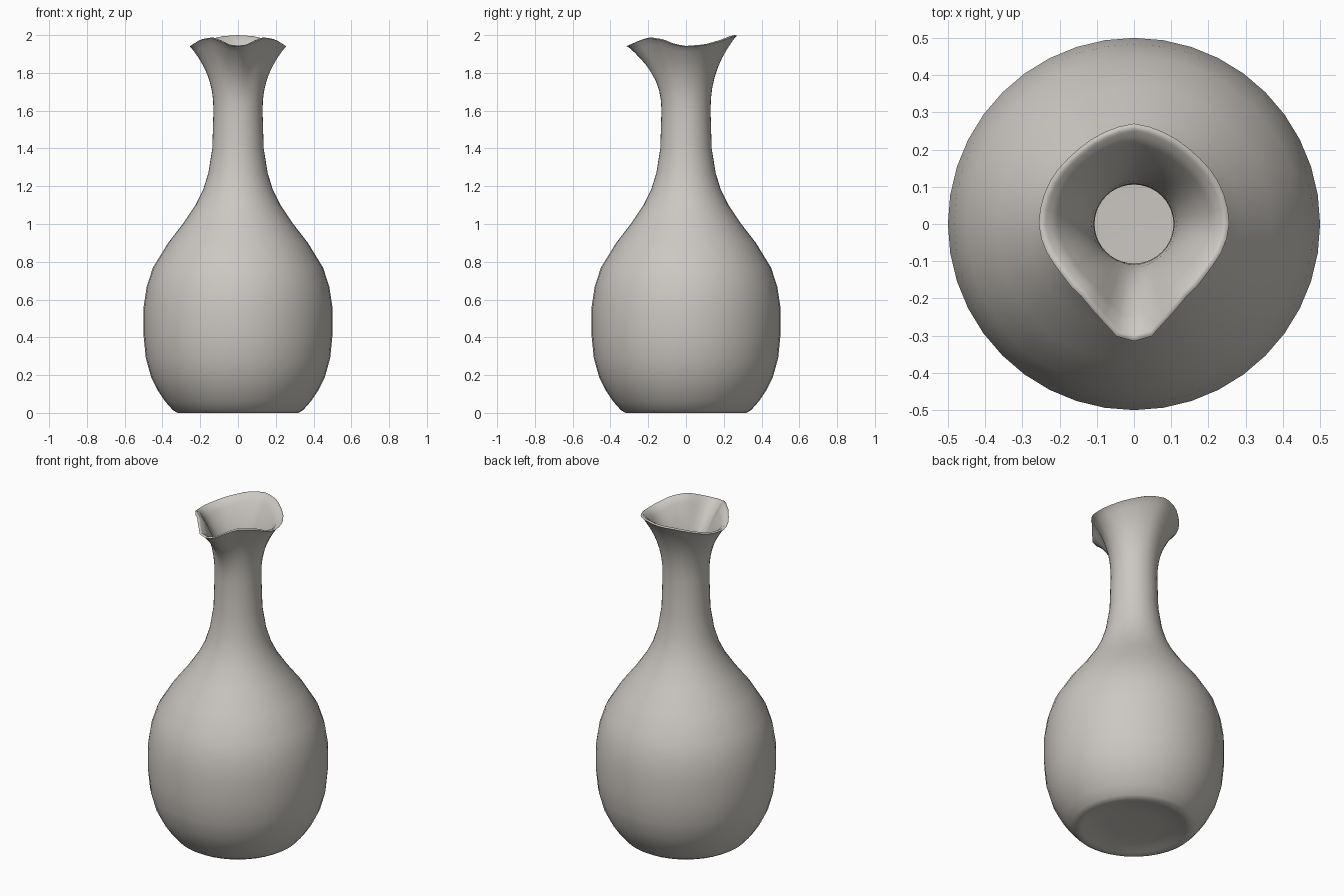
import bpy, bmesh, math

if "Cube" in bpy.data.objects:
    bpy.data.objects.remove(bpy.data.objects["Cube"])

SEGMENTS = 40
WALL = 0.024
NECK_Z, NECK_R = 1.6, 0.13

# Body profile (radius, height) from the foot to the neck
BODY = [(0.14, 0.025), (0.25, 0.018), (0.29, 0.004), (0.32, 0.0), (0.345, 0.015),
        (0.385, 0.06), (0.425, 0.12), (0.46, 0.19), (0.488, 0.29), (0.5, 0.41),
        (0.5, 0.56), (0.483, 0.67), (0.45, 0.77), (0.37, 0.9), (0.285, 1.01),
        (0.225, 1.1), (0.185, 1.18), (0.157, 1.27), (0.136, 1.4), (NECK_R, NECK_Z)]

# Rim outline (angle from the spout in degrees, radius, height)
RIM = [(0, 0.315, 1.945), (9, 0.305, 1.95), (18, 0.274, 1.968), (33, 0.241, 1.989),
       (58, 0.236, 1.978), (76, 0.25, 1.952), (90, 0.256, 1.943), (113, 0.254, 1.95),
       (140, 0.249, 1.975), (160, 0.258, 1.994), (180, 0.27, 2.0)]


def rim_at(angle):
    """Radius and height of the rim, mirrored across the spout."""
    a = math.degrees(min(angle, 2 * math.pi - angle))
    for (a0, r0, z0), (a1, r1, z1) in zip(RIM, RIM[1:]):
        if a <= a1 + 1e-6:
            k = (a - a0) / (a1 - a0)
            return r0 + (r1 - r0) * k, z0 + (z1 - z0) * k
    return RIM[-1][1:]


def body_ring(r, z):
    return lambda angle: (r, z)


def flare_ring(t, inset=0.0, drop=0.0):
    """Ring blended from the round neck to the spouted rim."""
    def ring(angle):
        r, z = rim_at(angle)
        return (NECK_R + (r - NECK_R) * t ** 2.3 - inset,
                NECK_Z + (z - NECK_Z) * t - drop)
    return ring


steps = [0.16, 0.3, 0.44, 0.57, 0.69, 0.8, 0.9, 0.97]
rings = [body_ring(r, z) for r, z in BODY]
rings += [flare_ring(t) for t in steps]
# Rounded lip
rings += [flare_ring(1, 0, 0.004), flare_ring(1, 0.006), flare_ring(1, 0.014),
          flare_ring(1, 0.02, 0.005)]
# Inner wall, running back down to the floor
rings += [flare_ring(t, WALL) for t in reversed(steps)]
rings += [body_ring(r - WALL, max(z, 0.05)) for r, z in reversed(BODY[5:])]
rings += [body_ring(0.2, 0.05)]

# Spin the rings into one vessel
bm = bmesh.new()
rows = []
for ring in rings:
    row = []
    for i in range(SEGMENTS):
        angle = 2 * math.pi * i / SEGMENTS
        r, z = ring(angle)
        row.append(bm.verts.new((r * math.sin(angle), -r * math.cos(angle), z)))
    rows.append(row)
for low, high in zip(rows, rows[1:]):
    for i in range(SEGMENTS):
        j = (i + 1) % SEGMENTS
        bm.faces.new((low[i], low[j], high[j], high[i]))
# Underside and inside floor
bm.faces.new(rows[0][::-1])
bm.faces.new(rows[-1])
bmesh.ops.recalc_face_normals(bm, faces=bm.faces[:])

mesh = bpy.data.meshes.new("vase")
bm.to_mesh(mesh)
bm.free()
vase = bpy.data.objects.new("vase", mesh)
bpy.context.collection.objects.link(vase)

# Warm grey ceramic
clay = bpy.data.materials.new("warm_grey_ceramic")
clay.use_nodes = True
color = (0.6, 0.57, 0.53, 1)
clay.diffuse_color = color
clay.node_tree.nodes["Principled BSDF"].inputs["Base Color"].default_value = color
mesh.materials.append(clay)

bpy.ops.object.select_all(action="DESELECT")
vase.select_set(True)
bpy.context.view_layer.objects.active = vase
bpy.ops.object.shade_smooth_by_angle(angle=math.radians(60))
